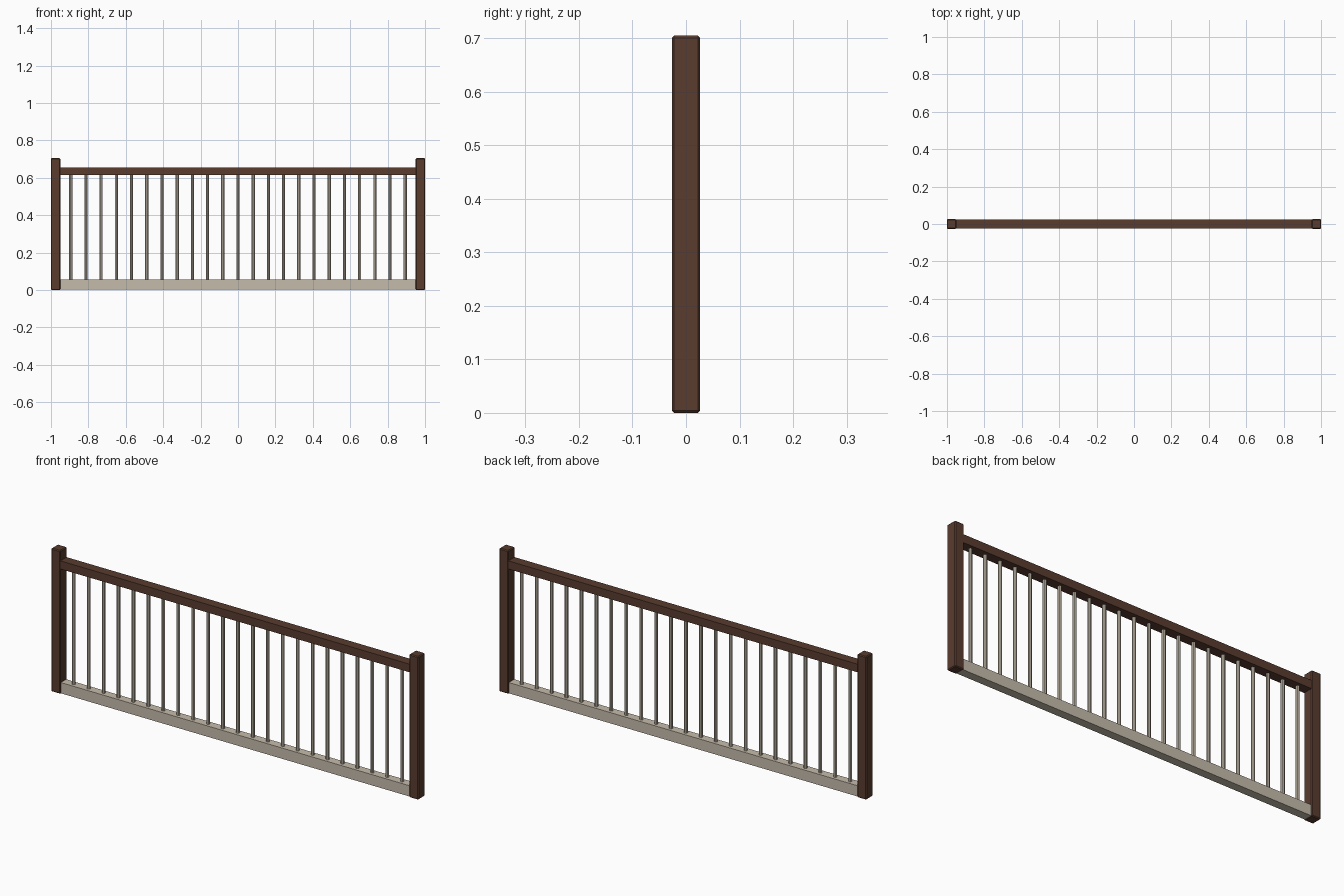
import bpy

cube = bpy.data.objects.get("Cube")
if cube:
    bpy.data.objects.remove(cube, do_unlink=True)


def material(name, rgb):
    mat = bpy.data.materials.new(name)
    mat.use_nodes = True
    color = (*rgb, 1)
    mat.diffuse_color = color
    mat.node_tree.nodes["Principled BSDF"].inputs["Base Color"].default_value = color
    return mat


BROWN = material("dark brown wood", (0.1, 0.045, 0.028))
BEIGE = material("beige paint", (0.56, 0.5, 0.41))


def box(name, x, z, size, mat, chamfer=0):
    """Box centred on y = 0, standing on height z."""
    bpy.ops.mesh.primitive_cube_add(size=1, location=(x, 0, z + size[2] / 2))
    obj = bpy.context.object
    obj.name = name
    obj.scale = size
    bpy.ops.object.transform_apply(location=False, rotation=False, scale=True)
    obj.data.materials.append(mat)
    if chamfer:
        bevel = obj.modifiers.new("chamfer", "BEVEL")
        bevel.width = chamfer
        bevel.segments = 1
    return obj


HALF = 1.0
POST = 0.05
SILL_TOP = 0.055
RAIL_BOTTOM = 0.615
INNER = 2 * (HALF - POST)

# End posts
for name, side in (("left_post", 1), ("right_post", -1)):
    box(name, side * (HALF - POST / 2), 0, (POST, 0.052, 0.705), BROWN, 0.004)

# Handrail and bottom rail run between the posts
box("handrail", 0, RAIL_BOTTOM, (INNER + 0.01, 0.048, 0.04), BROWN)
box("bottom_rail", 0, 0.002, (INNER + 0.01, 0.042, SILL_TOP - 0.002), BEIGE)

# Evenly spaced round balusters
COUNT = 23
SPACING = 0.0813
for i in range(COUNT):
    x = (i - (COUNT - 1) / 2) * SPACING
    bpy.ops.mesh.primitive_cylinder_add(
        vertices=8, radius=0.0085, depth=RAIL_BOTTOM - SILL_TOP + 0.02,
        location=(x, 0, (RAIL_BOTTOM + SILL_TOP) / 2))
    rod = bpy.context.object
    rod.name = f"baluster_{i + 1}"
    rod.data.materials.append(BEIGE)
